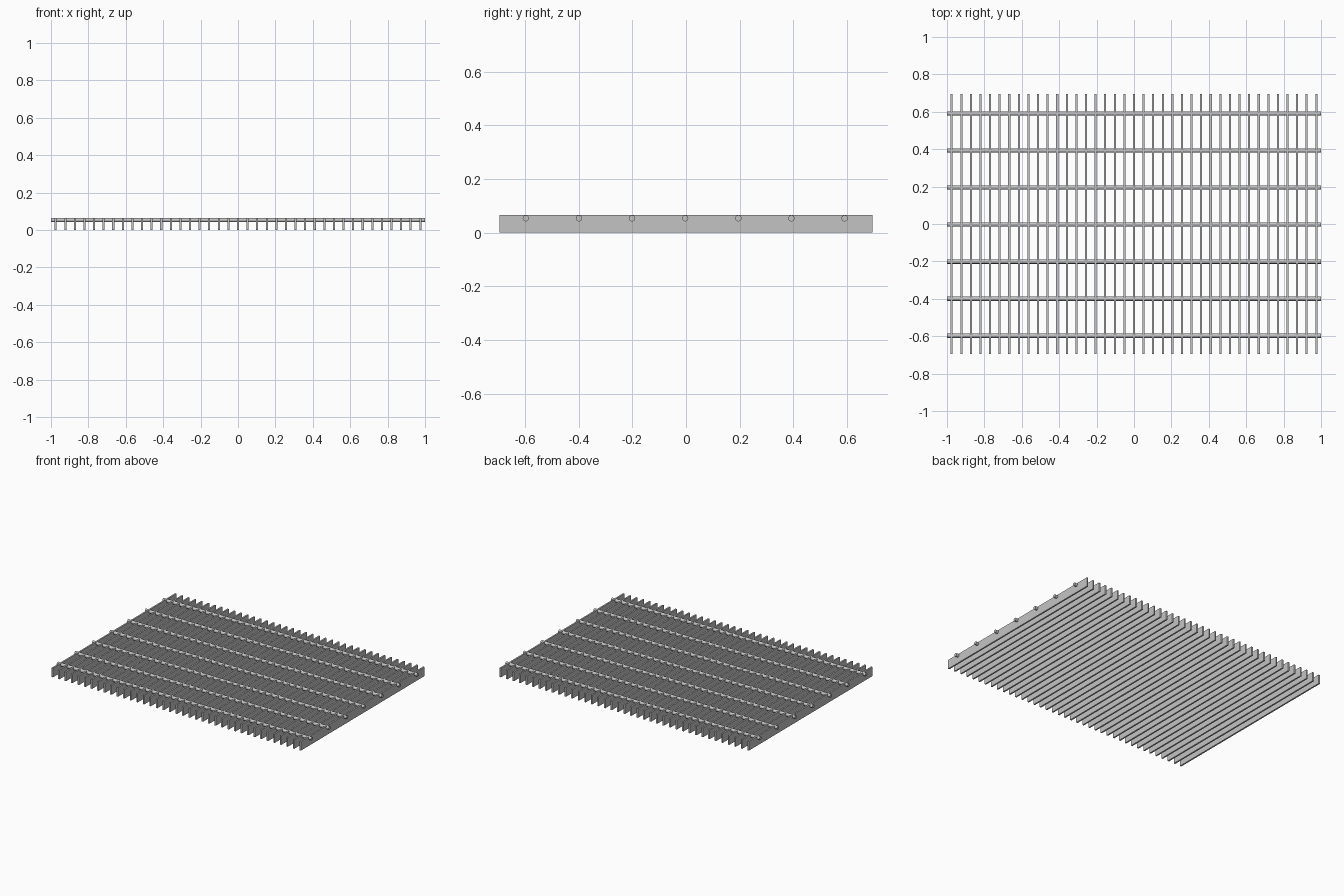
import bpy
import math

cube = bpy.data.objects.get("Cube")
if cube:
    bpy.data.objects.remove(cube, do_unlink=True)

BAR_COUNT, BAR_PITCH = 39, 0.0513
BAR_SIZE = (0.011, 1.39, 0.065)
ROD_COUNT, ROD_PITCH = 7, 0.198
ROD_RADIUS, ROD_LENGTH, ROD_Y = 0.0117, 2.0, -0.003

steel = bpy.data.materials.new("galvanised_grey")
steel.use_nodes = True
colour = (0.55, 0.55, 0.55, 1)
steel.diffuse_color = colour
steel.node_tree.nodes["Principled BSDF"].inputs["Base Color"].default_value = colour


def spread(count, pitch):
    """Evenly spaced positions centred on zero."""
    return [(i - (count - 1) / 2) * pitch for i in range(count)]


def repeat(first, name, places):
    """Place the first part and linked copies of it."""
    first.data.materials.append(steel)
    for i, place in enumerate(places):
        part = first if i == 0 else first.copy()
        if i:
            bpy.context.collection.objects.link(part)
        part.name = f"{name}_{i + 1}"
        part.location = place


# Upright flat bearing bars running front to back
bpy.ops.mesh.primitive_cube_add(size=1)
bar = bpy.context.object
bar.scale = BAR_SIZE
bpy.ops.object.transform_apply(location=False, rotation=False, scale=True)
repeat(bar, "bearing_bar", [(x, 0, BAR_SIZE[2] / 2) for x in spread(BAR_COUNT, BAR_PITCH)])

# Round cross rods set flush with the top of the bars
bpy.ops.mesh.primitive_cylinder_add(vertices=16, radius=ROD_RADIUS, depth=ROD_LENGTH,
                                    rotation=(0, math.pi / 2, 0))
rod = bpy.context.object
bpy.ops.object.transform_apply(location=False, rotation=True, scale=False)
bpy.ops.object.shade_smooth_by_angle()
repeat(rod, "cross_rod", [(0, ROD_Y + y, BAR_SIZE[2] - ROD_RADIUS)
                          for y in spread(ROD_COUNT, ROD_PITCH)])
